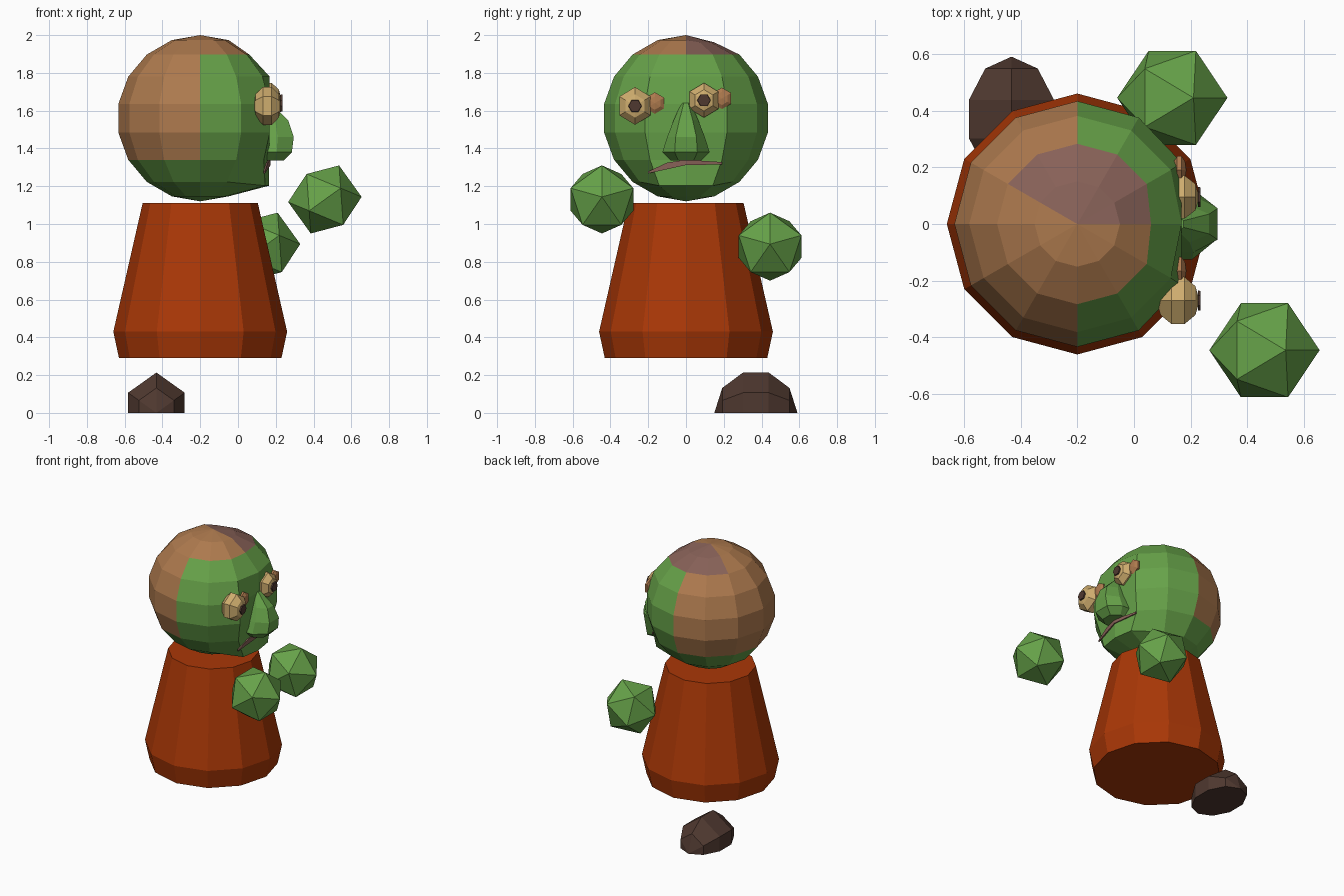
import bpy, bmesh, math
from mathutils import Matrix, Vector

if "Cube" in bpy.data.objects:
    bpy.data.objects.remove(bpy.data.objects["Cube"])


def material(name, rgb):
    m = bpy.data.materials.new(name)
    m.diffuse_color = [(c / 255) ** 2.2 for c in rgb] + [1]
    m.use_nodes = True
    m.node_tree.nodes["Principled BSDF"].inputs["Base Color"].default_value = m.diffuse_color
    return m


GREEN = material("green skin", (102, 160, 74))
RED = material("red robe", (168, 58, 15))
BROWN = material("brown hair", (172, 121, 79))
MAUVE = material("mauve flesh", (134, 97, 88))
DARK = material("dark brown", (80, 59, 51))
CREAM = material("cream eye", (206, 172, 110))


def finish(name, bm, *mats):
    bmesh.ops.recalc_face_normals(bm, faces=bm.faces)
    me = bpy.data.meshes.new(name)
    bm.to_mesh(me)
    bm.free()
    for m in mats:
        me.materials.append(m)
    ob = bpy.data.objects.new(name, me)
    bpy.context.collection.objects.link(ob)
    return ob


def place(loc, scale, *turns):
    """Location, then scale along world axes, then (degrees, axis) turns."""
    mat = Matrix.Translation(loc) @ Matrix.Diagonal((*scale, 1))
    for deg, axis in turns:
        mat = mat @ Matrix.Rotation(math.radians(deg), 4, axis)
    return mat


def ball(name, mat, matrix, u=6, v=5):
    bm = bmesh.new()
    bmesh.ops.create_uvsphere(bm, u_segments=u, v_segments=v, radius=1, matrix=matrix)
    return finish(name, bm, mat)


def loft(bm, rings):
    """Skin closed rings of points and cap both ends."""
    rows = [[bm.verts.new(p) for p in ring] for ring in rings]
    for a, b in zip(rows, rows[1:]):
        for i in range(len(a)):
            j = (i + 1) % len(a)
            bm.faces.new((a[i], a[j], b[j], b[i]))
    bm.faces.new(rows[0])
    bm.faces.new(rows[-1])


# Head: ball with flattened face and pushed-out jaw
HX, HZ, R = -0.2, 1.56, 0.44
bm = bmesh.new()
bmesh.ops.create_uvsphere(bm, u_segments=12, v_segments=9, radius=R,
                          matrix=Matrix.Translation((HX, 0, HZ)))
for f in bm.faces:
    c = f.calc_center_median()
    ang = math.degrees(math.atan2(c.y, c.x - HX))
    if c.z > 1.9:                                   # crown, with open wound
        f.material_index = 2 if 0 < ang < 150 else 1
    elif c.x < HX and c.z > 1.34:                   # hair at the back
        f.material_index = 1
for v in bm.verts:
    if 1.2 < v.co.z < 1.4 and v.co.x > 0.03:
        v.co.x = 0.165 - 0.15 * abs(v.co.y)
        if v.co.z < 1.3:
            v.co.z -= 0.02
    v.co.x = min(v.co.x, 0.06 if v.co.z > 1.85 else 0.168)
    if v.co.z > 1.95 and v.co.y > 0.05 and v.co.x > -0.3:
        v.co.z -= 0.012
finish("head", bm, GREEN, BROWN, MAUVE)

# Robe
bm = bmesh.new()
loft(bm, [[(HX + r * math.cos(i * math.pi / 6), r * math.sin(i * math.pi / 6), z)
           for i in range(12)]
          for z, r in ((0.29, 0.43), (0.43, 0.46), (1.11, 0.305))])
finish("robe", bm, RED)

# Hands: floating twenty-sided balls
for name, loc in (("right_hand", (0.46, -0.445, 1.13)), ("left_hand", (0.135, 0.445, 0.88))):
    bm = bmesh.new()
    bmesh.ops.create_icosphere(bm, subdivisions=1, radius=0.195,
                               matrix=place(loc, (1, 1, 1), (86, 'Y'), (180, 'Z')))
    finish(name, bm, GREEN)

# Foot: half of a ball lying along y
bm = bmesh.new()
bmesh.ops.create_uvsphere(bm, u_segments=6, v_segments=5, radius=1,
                          matrix=place((-0.432, 0.37, 0), (0.182, 0.22, 0.2246), (-90, 'X')))
cut = bmesh.ops.bisect_plane(bm, geom=bm.verts[:] + bm.edges[:] + bm.faces[:], dist=1e-4,
                             plane_co=(0, 0, 0), plane_no=(0, 0, -1), clear_outer=True)
bmesh.ops.holes_fill(bm, edges=[e for e in bm.edges if e.is_boundary])
finish("foot", bm, DARK)

# Eyes with pupils, and the sockets beside them
for side, y, z, r, sy, sz in (("right", -0.27, 1.625, 0.1, -0.165, 1.64),
                              ("left", 0.095, 1.655, 0.092, 0.19, 1.665)):
    ball(side + "_eye", CREAM,
         place((0.155, y, z), (0.076, r, r * 1.05), (90, 'Y'), (90, 'Z')))
    ball(side + "_socket", BROWN,
         place((0.16, sy, sz), (0.025, 0.06, 0.06), (90, 'Y'), (90, 'Z')))
    bm = bmesh.new()
    bmesh.ops.create_cone(bm, cap_ends=True, segments=6, radius1=0.036, radius2=0.034,
                          depth=0.009,
                          matrix=place((0.23, y, z), (1, 1, 1), (90, 'Y')))
    finish(side + "_pupil", bm, DARK)

# Nose: height, tip x, half width at ridge, half width at face
bm = bmesh.new()
loft(bm, [[(0.14, -b, z), (x - (x - 0.14) * 0.55, -b, z), (x, -a, z),
           (x, a, z), (x - (x - 0.14) * 0.55, b, z), (0.14, b, z)]
          for z, x, a, b in ((1.64, 0.175, 0.012, 0.025), (1.55, 0.265, 0.035, 0.065),
                             (1.46, 0.295, 0.055, 0.1), (1.38, 0.285, 0.06, 0.125),
                             (1.335, 0.24, 0.04, 0.08))])
finish("nose", bm, GREEN)

# Mouth: thin crooked plate across the jaw
bm = bmesh.new()
loft(bm, [[(x0 - 0.15 * abs(y), y, z) for x0, z in
           ((0.165, lo), (0.173, lo), (0.173, hi), (0.165, hi))]
          for y, lo, hi in ((-0.2, 1.268, 1.278), (-0.1, 1.29, 1.325),
                            (0, 1.312, 1.34), (0.19, 1.315, 1.328))])
finish("mouth", bm, MAUVE)
